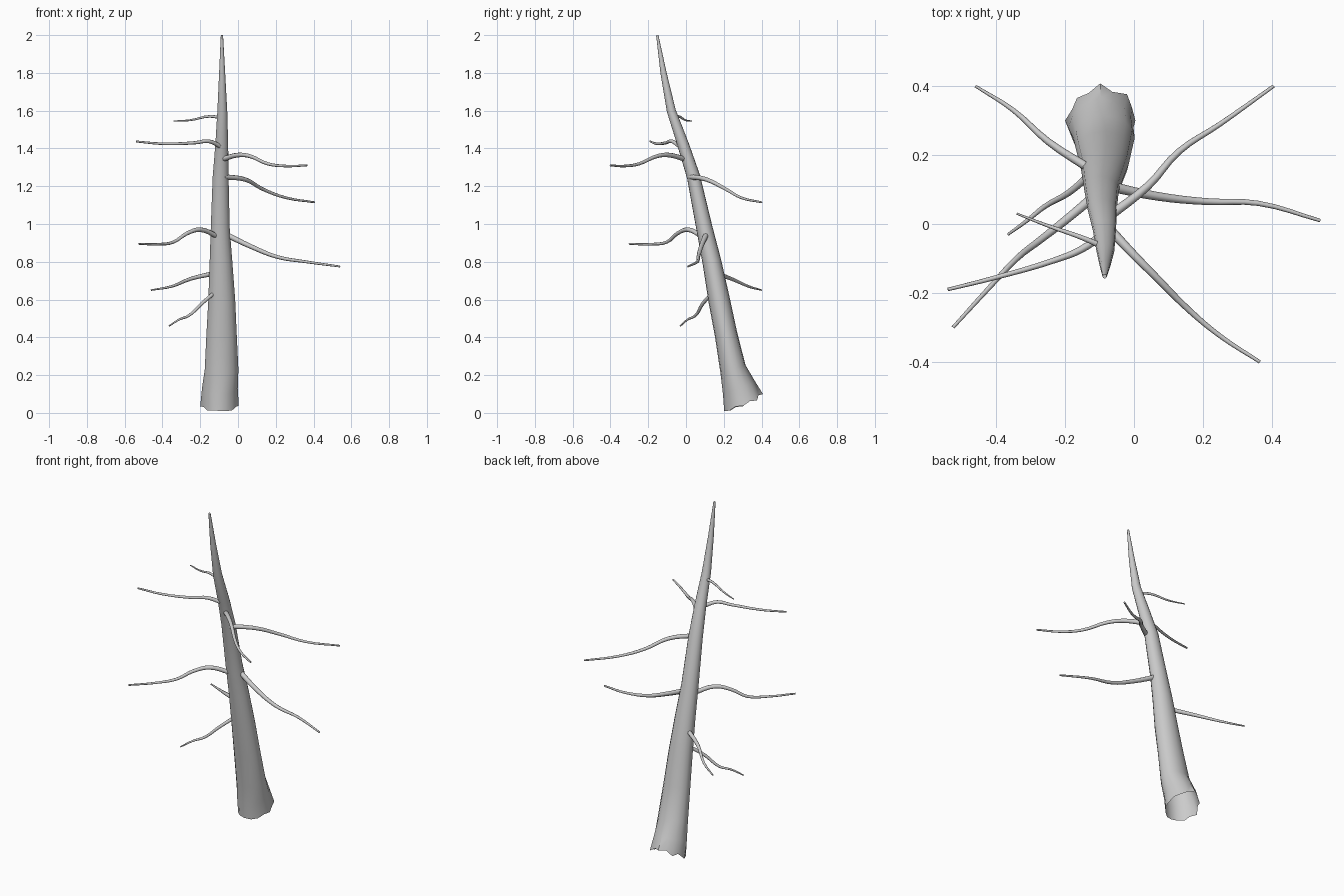
import bpy, bmesh, math

SIDES = 16

# Trunk rings: centre x, y, z, half-width x, half-depth y, tilt
RINGS = [
    (-0.098, 0.300, 0.046, 0.100, 0.098, 0.42),
    (-0.096, 0.280, 0.130, 0.094, 0.084, 0.40),
    (-0.087, 0.249, 0.230, 0.089, 0.066, 0.35),
    (-0.087, 0.211, 0.420, 0.080, 0.058, 0.25),
    (-0.086, 0.175, 0.600, 0.071, 0.056, 0.22),
    (-0.090, 0.137, 0.800, 0.060, 0.049, 0.22),
    (-0.094, 0.097, 0.980, 0.050, 0.042, 0.24),
    (-0.092, 0.040, 1.250, 0.042, 0.034, 0.28),
    (-0.086, -0.015, 1.420, 0.034, 0.029, 0.33),
    (-0.083, -0.078, 1.600, 0.026, 0.023, 0.28),
    (-0.084, -0.119, 1.800, 0.016, 0.016, 0.20),
    (-0.085, -0.152, 1.999, 0.006, 0.006, 0.15),
]
# Ragged root flare around the open lower rim: radial scale, height offset
FLARE = [1.02, 1.0, 1.1, 0.92, 1.1, 0.88, 0.95, 0.88,
         1.02, 0.9, 0.93, 0.98, 1.0, 0.98, 0.95, 0.98]
DROP = [-0.01, 0.0, -0.012, 0.012, 0.008, 0.018, -0.008, 0.012,
        -0.012, 0.0, -0.006, 0.004, 0.006, 0.0, -0.004, 0.004]


def build_trunk():
    bm = bmesh.new()
    loops = []
    for i, (cx, cy, cz, rx, ry, tilt) in enumerate(RINGS):
        k = (1.0, 0.35)[i] if i < 2 else 0
        loop = []
        for j in range(SIDES):
            a = 2 * math.pi * j / SIDES
            s = 1 + (FLARE[j] - 1) * k
            dx, dy = rx * math.cos(a) * s, ry * math.sin(a) * s
            z = cz + tilt * dy + (DROP[j] if i == 0 else 0)
            loop.append(bm.verts.new((cx + dx, cy + dy, max(z, 0))))
        loops.append(loop)
    for lo, hi in zip(loops, loops[1:]):
        for j in range(SIDES):
            n = (j + 1) % SIDES
            bm.faces.new((lo[j], lo[n], hi[n], hi[j]))
    bm.faces.new(loops[-1])
    me = bpy.data.meshes.new("trunk")
    bm.to_mesh(me)
    bm.free()
    ob = bpy.data.objects.new("trunk", me)
    bpy.context.collection.objects.link(ob)
    return ob


def build_branch(name, pts, r0, r1):
    # Tapered tube along a smooth path, turned into a mesh
    cu = bpy.data.curves.new(name, 'CURVE')
    cu.dimensions = '3D'
    cu.bevel_depth = 1.0
    cu.bevel_resolution = 2
    cu.resolution_u = 4
    cu.use_fill_caps = True
    sp = cu.splines.new('BEZIER')
    sp.bezier_points.add(len(pts) - 1)
    for i, (bp, p) in enumerate(zip(sp.bezier_points, pts)):
        bp.co = p
        bp.handle_left_type = bp.handle_right_type = 'AUTO'
        bp.radius = r0 + (r1 - r0) * i / (len(pts) - 1)
    ob = bpy.data.objects.new(name, cu)
    bpy.context.collection.objects.link(ob)
    bpy.ops.object.select_all(action='DESELECT')
    ob.select_set(True)
    bpy.context.view_layer.objects.active = ob
    bpy.ops.object.convert(target='MESH')
    return bpy.context.view_layer.objects.active


# Branches from top to bottom: path, base radius, tip radius
BRANCHES = [
    ([(-.08, -.07, 1.56), (-.15, -.04, 1.57), (-.25, -.005, 1.55), (-.34, .03, 1.545)], .009, .003),
    ([(-.09, -.03, 1.41), (-.155, -.075, 1.438), (-.23, -.105, 1.43), (-.40, -.155, 1.425),
      (-.54, -.19, 1.437)], .012, .005),
    ([(-.075, -.01, 1.345), (0, -.09, 1.365), (.06, -.15, 1.36), (.16, -.25, 1.318),
      (.25, -.325, 1.307), (.365, -.40, 1.31)], .014, .005),
    ([(-.075, .02, 1.25), (.04, .11, 1.235), (.13, .21, 1.185), (.25, .29, 1.14),
      (.405, .40, 1.115)], .014, .005),
    ([(-.075, .11, .95), (.07, .08, .88), (.21, .065, .825), (.36, .06, .80),
      (.54, .01, .775)], .015, .005),
    ([(-.11, .085, .935), (-.20, .01, .97), (-.27, -.045, .95), (-.34, -.10, .905),
      (-.42, -.185, .893), (-.525, -.30, .895)], .014, .005),
    ([(-.12, .155, .74), (-.25, .24, .71), (-.35, .33, .67), (-.46, .40, .65)], .013, .004),
    ([(-.12, .15, .64), (-.19, .09, .58), (-.26, .05, .515), (-.31, .01, .495),
      (-.365, -.03, .46)], .011, .004),
]

parts = [build_trunk()]
for n, (pts, r0, r1) in enumerate(BRANCHES, 1):
    parts.append(build_branch(f"branch_{n}", pts, r0, r1))

# Smooth shading
bpy.ops.object.select_all(action='DESELECT')
for ob in parts:
    ob.select_set(True)
bpy.context.view_layer.objects.active = parts[0]
bpy.ops.object.shade_smooth_by_angle(angle=math.radians(50))
